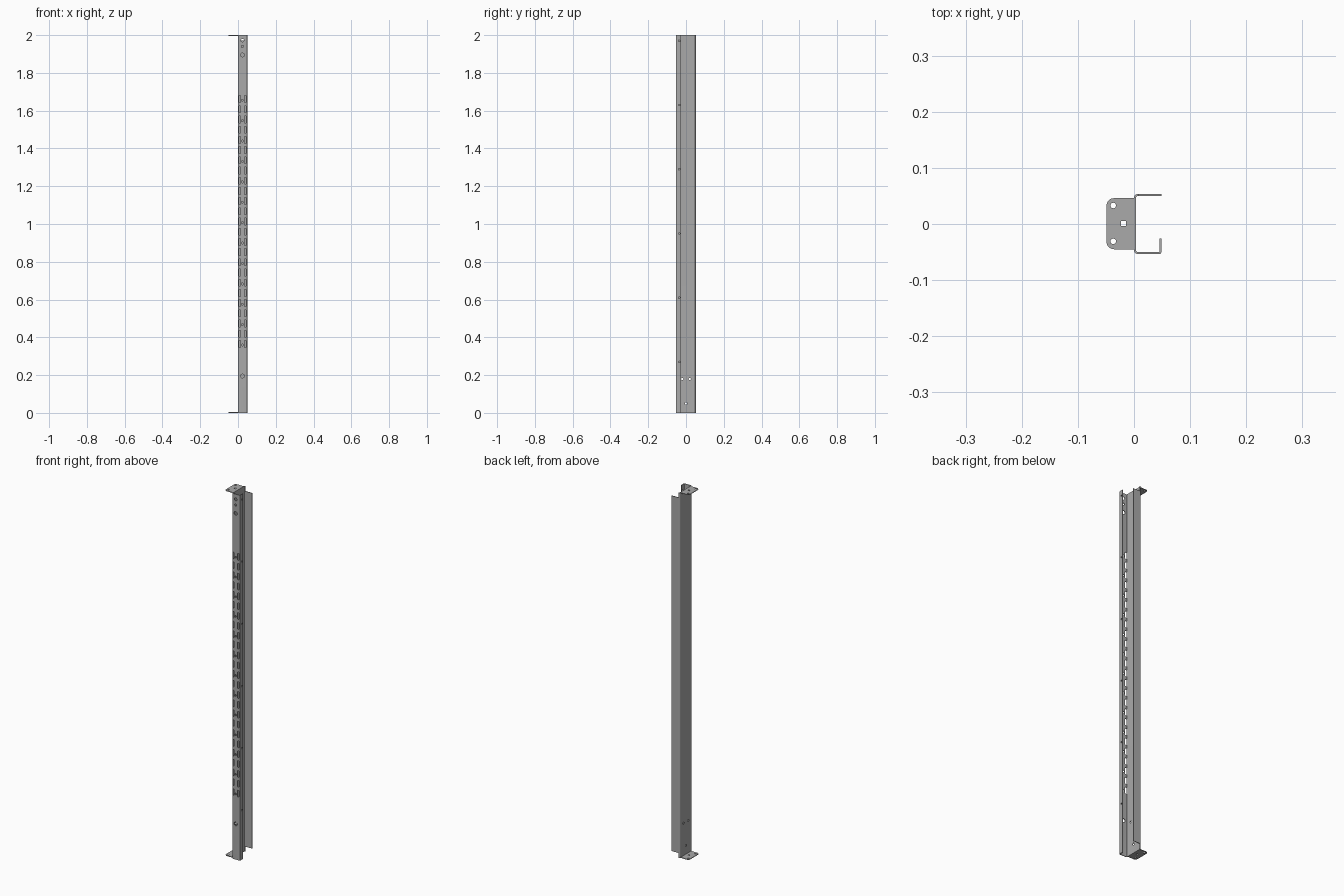
import bpy, bmesh, math
from mathutils import Vector, Matrix

if "Cube" in bpy.data.objects:
    bpy.data.objects.remove(bpy.data.objects["Cube"])

T = 0.0035          # sheet thickness
X, Y, H = 0.049, 0.0535, 2.0

steel = bpy.data.materials.new("grey steel")
steel.diffuse_color = (0.4, 0.4, 0.4, 1)
steel.use_nodes = True
steel.node_tree.nodes["Principled BSDF"].inputs["Base Color"].default_value = steel.diffuse_color


def fillet(pts, radii, n=5):
    """Round the corners of a 2D outline; radius 0 keeps a corner sharp."""
    out = []
    for i, (p, r) in enumerate(zip(pts, radii)):
        p = Vector(p)
        if r == 0:
            out.append(p)
            continue
        a = (Vector(pts[i - 1]) - p).normalized()
        b = (Vector(pts[(i + 1) % len(pts)]) - p).normalized()
        c = p + (a + b) * r
        for k in range(n + 1):
            t = k / n * math.pi / 2
            out.append(c - b * r * math.cos(t) - a * r * math.sin(t))
    return out


def extrude(name, outline, z0, z1):
    bm = bmesh.new()
    f = bm.faces.new([bm.verts.new((p[0], p[1], z0)) for p in outline])
    g = bmesh.ops.extrude_face_region(bm, geom=[f])
    vs = [v for v in g["geom"] if isinstance(v, bmesh.types.BMVert)]
    bmesh.ops.translate(bm, verts=vs, vec=(0, 0, z1 - z0))
    bmesh.ops.recalc_face_normals(bm, faces=bm.faces)
    me = bpy.data.meshes.new(name)
    bm.to_mesh(me)
    bm.free()
    ob = bpy.data.objects.new(name, me)
    bpy.context.collection.objects.link(ob)
    me.materials.append(steel)
    return ob


def box(bm, c, size):
    bmesh.ops.create_cube(bm, size=1, matrix=Matrix.Translation(c) @ Matrix.Diagonal((*size, 1)))


def drill(bm, c, r, axis, depth=0.012):
    rot = {"x": Matrix.Rotation(math.pi / 2, 4, "Y"),
           "y": Matrix.Rotation(math.pi / 2, 4, "X"), "z": Matrix()}[axis]
    bmesh.ops.create_cone(bm, cap_ends=True, segments=16, radius1=r, radius2=r,
                          depth=depth, matrix=Matrix.Translation(c) @ rot)


def cut(ob, bm):
    """Subtract the collected cutters, then remove them."""
    me = bpy.data.meshes.new("cutter")
    bm.to_mesh(me)
    bm.free()
    c = bpy.data.objects.new("cutter", me)
    c.hide_render = True
    bpy.context.collection.objects.link(c)
    m = ob.modifiers.new("holes", "BOOLEAN")
    m.object, m.operation, m.solver = c, "DIFFERENCE", "EXACT"
    bpy.context.view_layer.objects.active = ob
    bpy.ops.object.modifier_apply(modifier=m.name)
    bpy.data.objects.remove(c)


def smooth(ob):
    bpy.ops.object.select_all(action="DESELECT")
    ob.select_set(True)
    bpy.context.view_layer.objects.active = ob
    bpy.ops.object.shade_smooth_by_angle(angle=math.radians(30))


# Folded channel: back flange, web, front flange, return lip
R, r = 0.007, 0.0035
LIP = -0.026
outline = fillet(
    [(X, Y), (0, Y), (0, -Y), (X, -Y), (X, LIP), (X - T, LIP),
     (X - T, -Y + T), (T, -Y + T), (T, Y - T), (X, Y - T)],
    [0, R, R, 0.004, 0, 0, 0.0015, r, r, 0])
post = extrude("channel_post", outline, 0, H)

bm = bmesh.new()
# paired shelf slots, with a small pin hole on every other row
for i in range(25):
    z = 0.365 + i * 0.054
    for x in (0.0085, 0.0385):
        box(bm, (x, -Y, z), (0.009, 0.012, 0.036))
    if i % 2 == 0:
        drill(bm, (0.0235, -Y, z - 0.006), 0.005, "y")
# fixing holes in the front flange
for z, rad in ((1.972, 0.008), (1.94, 0.006), (1.895, 0.01), (0.195, 0.01)):
    drill(bm, (0.0235, -Y, z), rad, "y")
# holes along the lip
for i in range(6):
    drill(bm, (X - T / 2, -0.036, 0.27 + i * 0.34), 0.004, "x")
# holes at the foot of the web
for y, z in ((-0.02, 0.18), (0.02, 0.18), (0, 0.05)):
    drill(bm, (T / 2, y, z), 0.006, "x")
# back flange is shorter than the rest at both ends
for z in (0, H):
    box(bm, (0.04, Y, z), (0.064, 0.02, 0.055))
cut(post, bm)
smooth(post)

# End plates with rounded outer corners
for name, z in (("bottom_plate", 0), ("top_plate", H - T)):
    plate = extrude(name, fillet(
        [(T, -0.045), (T, 0.046), (-X, 0.046), (-X, -0.045)],
        [0, 0, 0.013, 0.013]), z, z + T)
    bm = bmesh.new()
    for y in (-0.031, 0.033):
        drill(bm, (-0.037, y, z + T / 2), 0.005, "z")
    box(bm, (-0.0185, 0.001, z + T / 2), (0.009, 0.009, 0.012))
    cut(plate, bm)
    smooth(plate)
